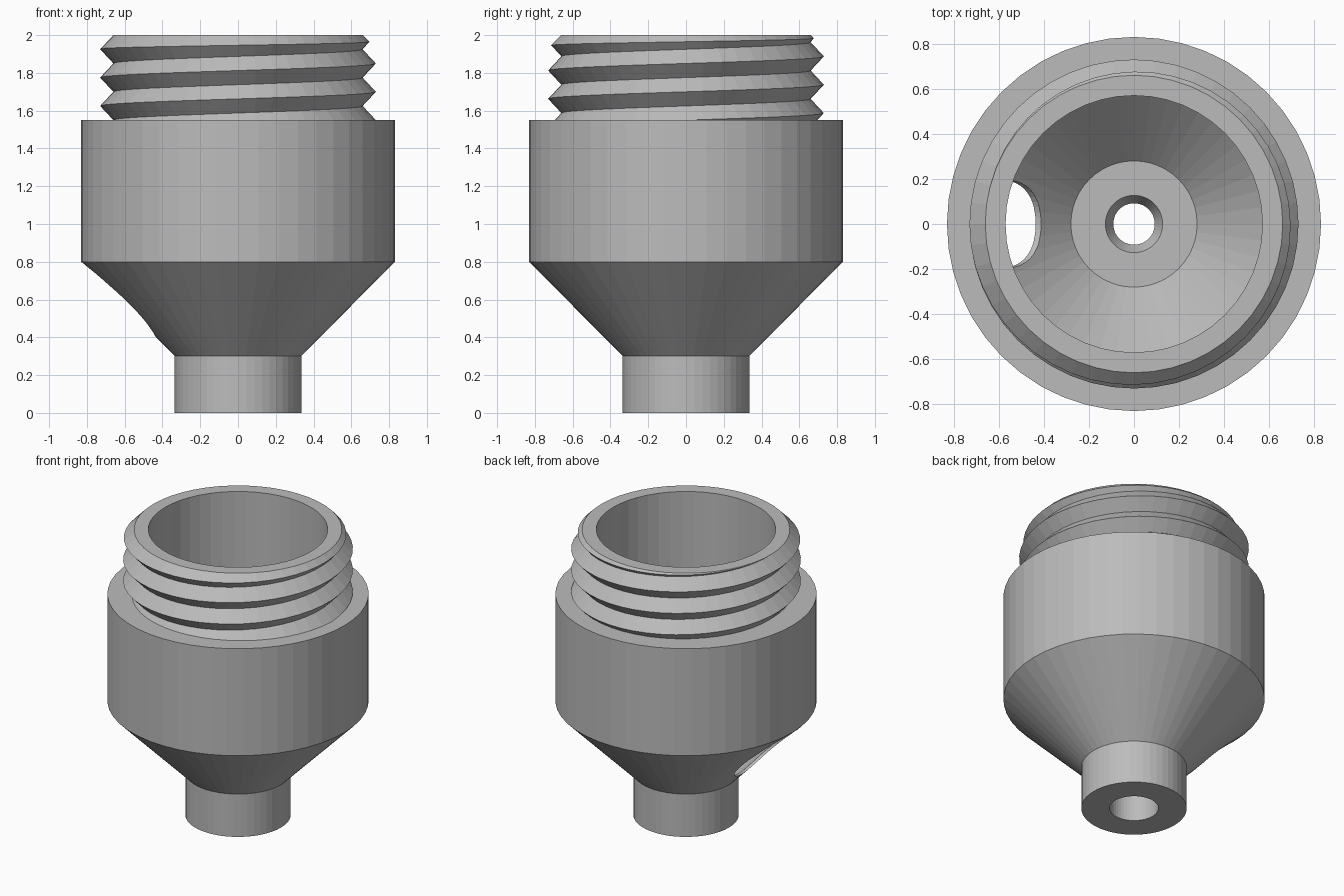
import bpy, bmesh, math

SEGMENTS = 48
TOP, SHOULDER = 2.0, 1.55
ROOT, CREST, PITCH = 0.66, 0.73, 0.15

cube = bpy.data.objects.get("Cube")
if cube:
    bpy.data.objects.remove(cube, do_unlink=True)

grey = bpy.data.materials.new("plain grey")
grey.use_nodes = True
grey.diffuse_color = (0.5, 0.5, 0.5, 1)
grey.node_tree.nodes["Principled BSDF"].inputs["Base Color"].default_value = (0.5, 0.5, 0.5, 1)


def make_object(name, bm):
    mesh = bpy.data.meshes.new(name)
    bm.to_mesh(mesh)
    bm.free()
    mesh.materials.append(grey)
    obj = bpy.data.objects.new(name, mesh)
    bpy.context.collection.objects.link(obj)
    return obj


def ring_point(bm, r, z, step):
    a = 2 * math.pi * step / SEGMENTS
    return bm.verts.new((r * math.cos(a), r * math.sin(a), z))


def lathe(name, profile):
    """Revolve a closed radius/height outline around z."""
    bm = bmesh.new()
    rings = [[ring_point(bm, r, z, j) for j in range(SEGMENTS)] for r, z in profile]
    for i, ring in enumerate(rings):
        upper = rings[(i + 1) % len(rings)]
        for j in range(SEGMENTS):
            k = (j + 1) % SEGMENTS
            bm.faces.new((ring[j], ring[k], upper[k], upper[j]))
    bmesh.ops.recalc_face_normals(bm, faces=bm.faces)
    return make_object(name, bm)


# Hollow body: spout, outer cone, barrel, neck, then bore, funnel and outlet
body = lathe("funnel_body", [
    (0.155, 0), (0.335, 0), (0.335, 0.3), (0.83, 0.8), (0.83, SHOULDER),
    (0.65, SHOULDER), (ROOT, TOP), (0.57, TOP), (0.57, 0.56), (0.28, 0.27),
    (0.127, 0.27), (0.092, 0.2), (0.155, 0.2),
])

# Round side vent cut through the cone wall
bpy.ops.mesh.primitive_cylinder_add(vertices=SEGMENTS, radius=0.197, depth=0.7,
                                    location=(-0.65, 0, 0.6),
                                    rotation=(0, math.pi / 2, 0))
cutter = bpy.context.object
cutter.name = "vent_cutter"
cutter.hide_render = True
cutter.data.materials.append(grey)
cut = body.modifiers.new("vent", 'BOOLEAN')
cut.operation = 'DIFFERENCE'
cut.solver = 'EXACT'
cut.object = cutter
bpy.context.view_layer.objects.active = body
bpy.ops.object.modifier_apply(modifier=cut.name)
bpy.data.objects.remove(cutter, do_unlink=True)


# Helical screw thread: crest and root rows that climb one pitch per turn
def thread_point(row, step):
    z = 1.4 + PITCH * (row / 2 + step / SEGMENTS)
    if row % 2:
        return ROOT, min(z, TOP)
    chamfer_start = TOP - (CREST - ROOT)
    if z > chamfer_start:  # the rim chamfer trims the last crest
        z = min((z + chamfer_start) / 2, TOP)
        return ROOT + TOP - z, z
    return CREST, z


bm = bmesh.new()
grid = [[ring_point(bm, *thread_point(row, step), step) for step in range(SEGMENTS + 1)]
        for row in range(-1, 10)]
for low, high in zip(grid, grid[1:]):
    for j in range(SEGMENTS):
        bm.faces.new((low[j], low[j + 1], high[j + 1], high[j]))
bmesh.ops.remove_doubles(bm, verts=bm.verts, dist=0.0005)
bmesh.ops.dissolve_degenerate(bm, edges=bm.edges, dist=0.0005)
bmesh.ops.bisect_plane(bm, geom=bm.verts[:] + bm.edges[:] + bm.faces[:],
                       plane_co=(0, 0, SHOULDER), plane_no=(0, 0, 1), clear_inner=True)
make_object("neck_thread", bm)
